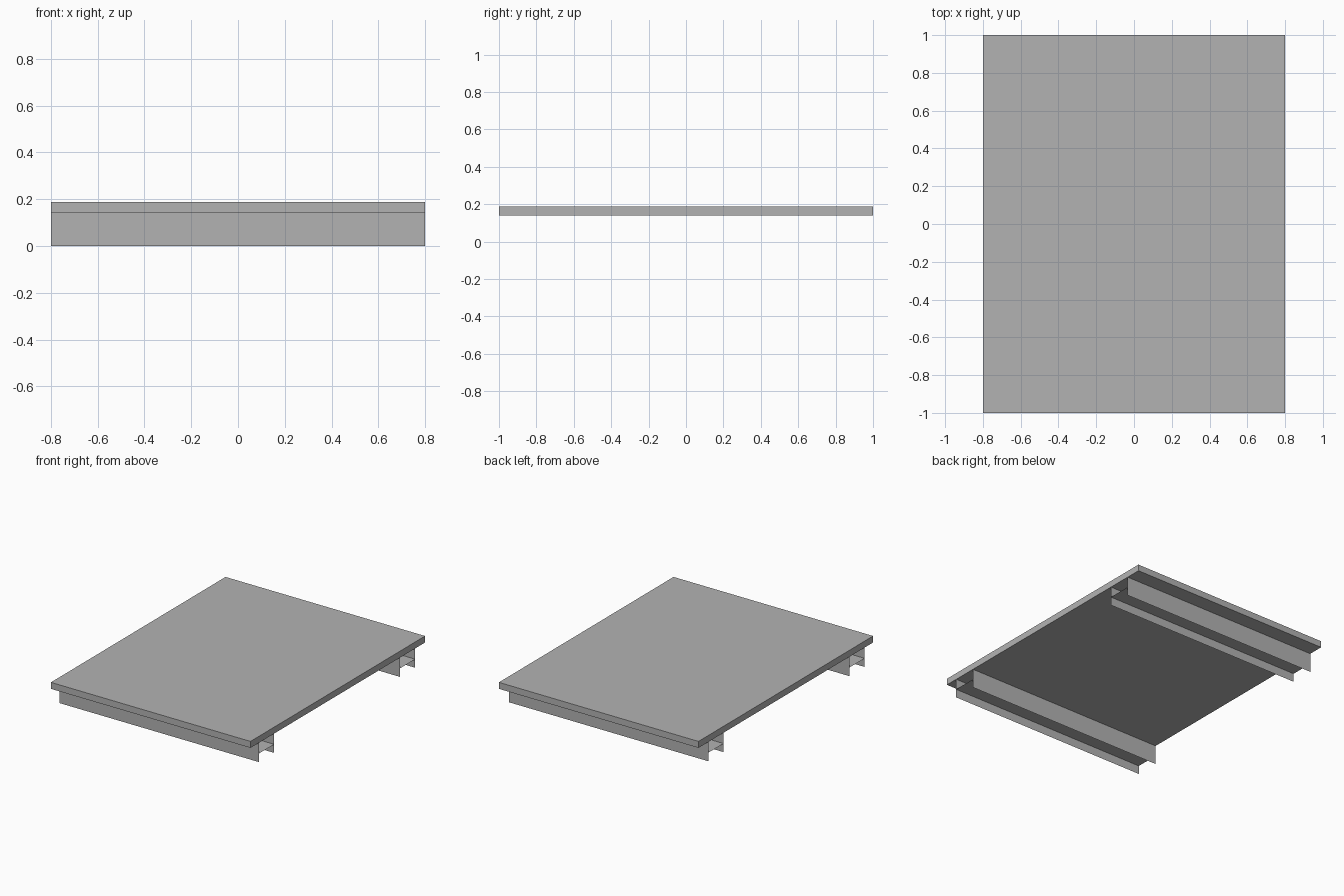
import bpy
import bmesh
from mathutils import Vector

cube = bpy.data.objects.get("Cube")
if cube:
    bpy.data.objects.remove(cube, do_unlink=True)

HALF_WIDTH, HALF_LENGTH = 0.8, 1.0
UNDERSIDE, TOP = 0.14, 0.187
WEB_HEIGHT = 0.062

grey = bpy.data.materials.new("plain grey")
grey.use_nodes = True
colour = (0.45, 0.45, 0.45, 1)
grey.diffuse_color = colour
grey.node_tree.nodes["Principled BSDF"].inputs["Base Color"].default_value = colour


def add_object(name, bm):
    mesh = bpy.data.meshes.new(name)
    bm.to_mesh(mesh)
    bm.free()
    mesh.materials.append(grey)
    obj = bpy.data.objects.new(name, mesh)
    bpy.context.collection.objects.link(obj)
    return obj


def add_rail(name, y_front, y_back):
    """Thin H-section rail: two upright sheets joined by a level web."""
    bm = bmesh.new()
    levels = (0, WEB_HEIGHT, UNDERSIDE)
    front, back = [
        [bm.verts.new((-HALF_WIDTH, y, z)) for z in levels]
        for y in (y_front, y_back)
    ]
    edges = [bm.edges.new(pair) for side in (front, back)
             for pair in zip(side, side[1:])]
    edges.append(bm.edges.new((front[1], back[1])))
    swept = bmesh.ops.extrude_edge_only(bm, edges=edges)["geom"]
    verts = [v for v in swept if isinstance(v, bmesh.types.BMVert)]
    bmesh.ops.translate(bm, verts=verts, vec=Vector((2 * HALF_WIDTH, 0, 0)))
    return add_object(name, bm)


# Flat top slab
bm = bmesh.new()
bmesh.ops.create_cube(bm, size=1)
bmesh.ops.scale(bm, verts=bm.verts,
                vec=(2 * HALF_WIDTH, 2 * HALF_LENGTH, TOP - UNDERSIDE))
bmesh.ops.translate(bm, verts=bm.verts, vec=(0, 0, (TOP + UNDERSIDE) / 2))
add_object("top_slab", bm)

# Rails under the slab
add_rail("front_rail", -0.903, -0.728)
add_rail("back_rail", 0.713, 0.887)
